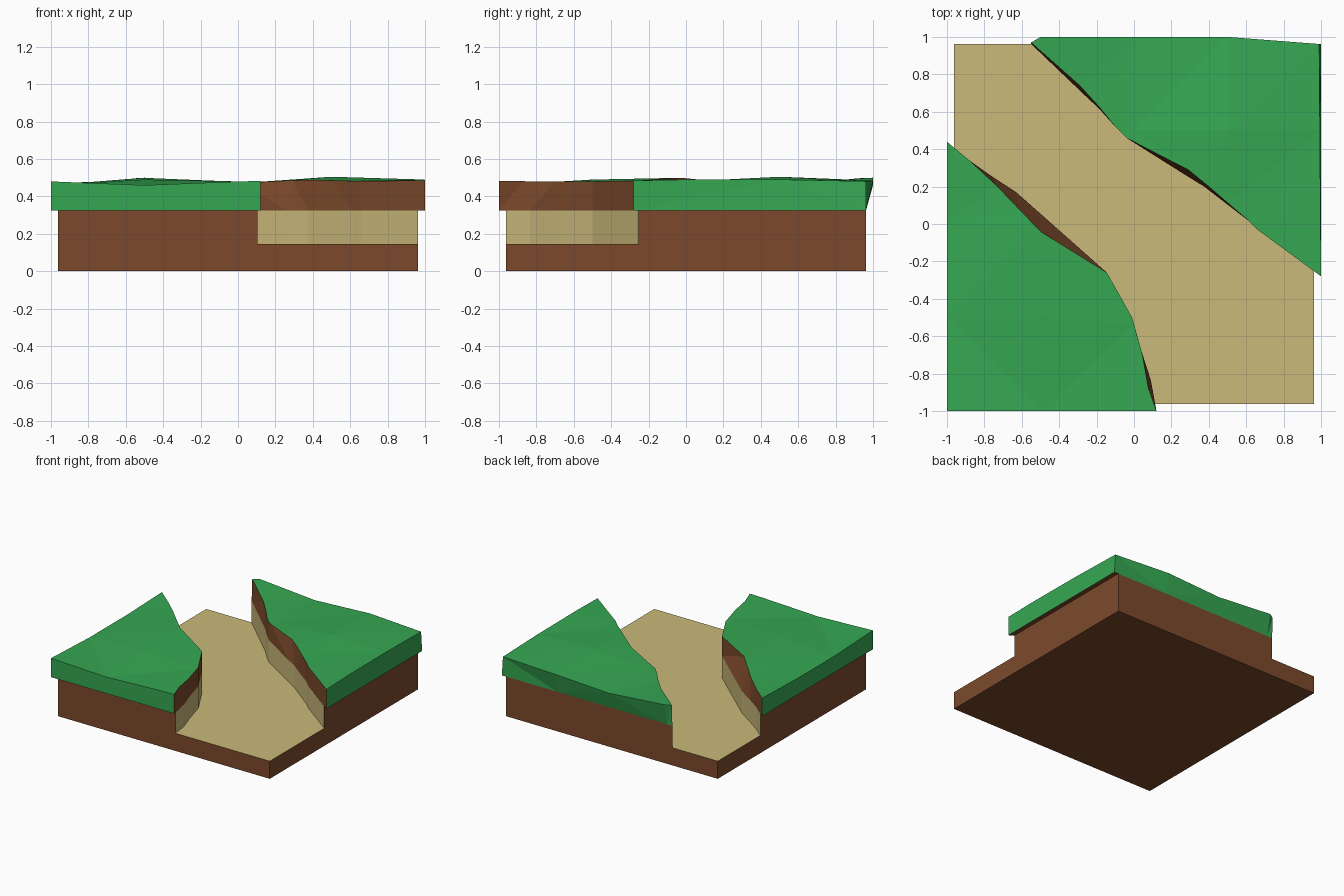
import bpy, bmesh, math

if "Cube" in bpy.data.objects:
    bpy.data.objects.remove(bpy.data.objects["Cube"])


def material(name, color):
    m = bpy.data.materials.new(name)
    m.diffuse_color = (*color, 1)
    m.use_nodes = True
    m.node_tree.nodes["Principled BSDF"].inputs["Base Color"].default_value = m.diffuse_color
    return m


GREEN, BROWN, TAN = range(3)
MATS = [material("grass_green", (0.036, 0.39, 0.085)),
        material("soil_brown", (0.202, 0.067, 0.024)),
        material("sand_tan", (0.591, 0.487, 0.195))]

# grass heights on a half-unit grid, rows run front to back
HEIGHTS = [(.48, .46, .48, .49, .49),
           (.46, .49, .48, .48, .48),
           (.46, .50, .48, .48, .49),
           (.475, .48, .47, .505, .49),
           (.48, .50, .46, .485, .48)]
FLOOR, LEDGE, TOP = 0.145, 0.325, 0.48


def height(x, y):
    u, v = (x + 1) * 2, (y + 1) * 2
    i = min(3, max(0, int(u)))
    j = min(3, max(0, int(v)))
    u, v = u - i, v - j
    low = HEIGHTS[j][i] * (1 - u) + HEIGHTS[j][i + 1] * u
    high = HEIGHTS[j + 1][i] * (1 - u) + HEIGHTS[j + 1][i + 1] * u
    return low * (1 - v) + high * v


def finish(bm, name):
    me = bpy.data.meshes.new(name)
    bm.to_mesh(me)
    bm.free()
    for m in MATS:
        me.materials.append(m)
    ob = bpy.data.objects.new(name, me)
    bpy.context.collection.objects.link(ob)
    return ob


def walls(bm, low, high, z0, z1, channel, channel_mat, outer_mat):
    """Side faces between two clockwise outlines; the first ones face the channel."""
    b = [bm.verts.new((x, y, z0)) for x, y in low]
    t = [bm.verts.new((x, y, z1)) for x, y in high]
    for i in range(len(b)):
        k = (i + 1) % len(b)
        f = bm.faces.new((b[k], b[i], t[i], t[k]))
        f.material_index = channel_mat if i < channel - 1 else outer_mat
    return b, t


def bank(side, top_edge, low_edge, top_outer, low_outer, soil_ends, soil_outer):
    # soil under the grass, sandy towards the channel
    bm = bmesh.new()
    line = [soil_ends[0]] + low_edge[1:-1] + [soil_ends[1]]
    outline = line + soil_outer
    walls(bm, outline, outline, FLOOR, LEDGE, len(line), TAN, BROWN)
    finish(bm, side + "_bank_soil")

    # overhanging grass slab with a gently uneven top
    bm = bmesh.new()
    b, t = walls(bm, low_edge + low_outer, top_edge + top_outer,
                 LEDGE, TOP, len(top_edge), BROWN, GREEN)
    bm.faces.new(b).material_index = BROWN
    bm.faces.new(t[::-1]).material_index = GREEN
    for axis in ((1, 0, 0), (0, 1, 0)):
        for c in (-0.5, 0, 0.5):
            faces = [f for f in bm.faces if all(v.co.z > 0.4 for v in f.verts)]
            geom = set(faces)
            for f in faces:
                geom.update(f.edges)
                geom.update(f.verts)
            bmesh.ops.bisect_plane(bm, geom=list(geom), dist=1e-4,
                                   plane_co=[a * c for a in axis], plane_no=axis)
    for v in bm.verts:
        if v.co.z > 0.4:
            v.co.z = height(v.co.x, v.co.y)
    bmesh.ops.triangulate(bm, faces=bm.faces[:])
    finish(bm, side + "_bank_grass")


# base block with sandy channel floor
bm = bmesh.new()
bmesh.ops.create_cube(bm, size=1)
for v in bm.verts:
    v.co = (v.co.x * 1.925, v.co.y * 1.925, (v.co.z + 0.5) * FLOOR)
for f in bm.faces:
    f.material_index = TAN if f.normal.z > 0.5 else BROWN
finish(bm, "base_and_channel_floor")

E = 0.9625
# front left bank
bank("front_left",
     [(-1, .44), (-.88, .34), (-.74, .21), (-.62, .085), (-.5, -.04), (-.145, -.26),
      (-.01, -.5), (.045, -.70), (.075, -.87), (.12, -1)],
     [(-1, .44), (-.88, .34), (-.76, .255), (-.63, .17), (-.5, .055), (-.145, -.26),
      (-.01, -.5), (.04, -.68), (.09, -.835), (.12, -1)],
     [(-1, -1)], [(-1, -1)],
     [(-E, .41), (.105, -E)], [(-E, -E)])

# back right bank, its rear side leaning out towards the top
bank("back_right",
     [(1, -.28), (.66, -.03), (.615, .015), (.4, .2), (.29, .29), (-.04, .46),
      (-.1, .52), (-.19, .63), (-.29, .74), (-.55, .97)],
     [(1, -.28), (.66, -.03), (.615, .015), (.375, .2), (.27, .265), (-.04, .46),
      (-.1, .52), (-.19, .62), (-.26, .685), (-.55, E)],
     [(-.5, 1), (0, 1), (.5, 1), (.99, E)],
     [(-.5, E), (0, E), (.5, E), (1, E)],
     [(E, -.255), (-.55, E)], [(E, E)])
